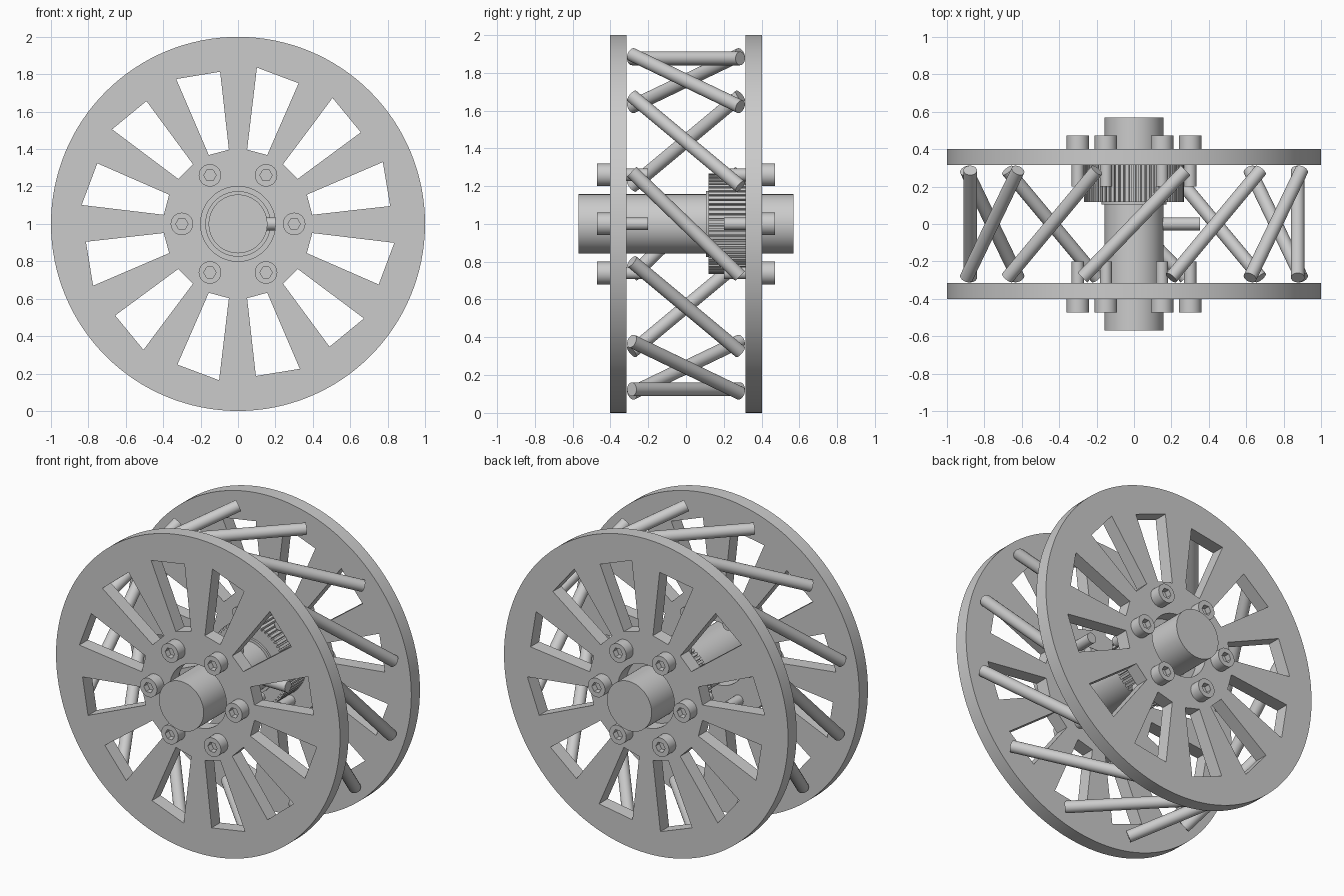
import bpy, bmesh
from math import sin, cos, pi, radians
from mathutils import Vector

cube = bpy.data.objects.get("Cube")
if cube:
    bpy.data.objects.remove(cube)

steel = bpy.data.materials.new("plain grey")
steel.use_nodes = True
steel.diffuse_color = (0.6, 0.6, 0.6, 1)
steel.node_tree.nodes["Principled BSDF"].inputs["Base Color"].default_value = (0.6, 0.6, 0.6, 1)

AXIS = Vector((0, 0, 1))  # centre of the wheel


def polar(r, deg):
    return (r * cos(radians(deg)), r * sin(radians(deg)))


def circle(r, n=96, cx=0, cz=0):
    return [(cx + r * cos(2 * pi * i / n), cz + r * sin(2 * pi * i / n)) for i in range(n)]


def finish(name, mesh):
    bm = bmesh.new()
    bm.from_mesh(mesh)
    bmesh.ops.remove_doubles(bm, verts=bm.verts, dist=0.0002)
    bmesh.ops.recalc_face_normals(bm, faces=bm.faces)
    for f in bm.faces:
        f.smooth = True
    bm.to_mesh(mesh)
    bm.free()
    mesh.set_sharp_from_angle(angle=radians(30))
    mesh.materials.clear()
    mesh.materials.append(steel)
    obj = bpy.data.objects.new(name, mesh)
    bpy.context.collection.objects.link(obj)
    return obj


def plate(name, loops, y0, y1):
    """Extrude an outline with holes along y."""
    curve = bpy.data.curves.new(name, "CURVE")
    curve.dimensions = "2D"
    curve.fill_mode = "BOTH"
    curve.extrude = abs(y1 - y0) / 2
    for loop in loops:
        spline = curve.splines.new("POLY")
        spline.points.add(len(loop) - 1)
        for p, (x, z) in zip(spline.points, loop):
            p.co = (x, z, 0, 1)
        spline.use_cyclic_u = True
    temp = bpy.data.objects.new("temp", curve)
    bpy.context.collection.objects.link(temp)
    graph = bpy.context.evaluated_depsgraph_get()
    mesh = bpy.data.meshes.new_from_object(temp.evaluated_get(graph))
    bpy.data.objects.remove(temp)
    obj = finish(name, mesh)
    obj.rotation_euler = (pi / 2, 0, 0)
    obj.location = AXIS + Vector((0, (y0 + y1) / 2, 0))
    return obj


def rod(name, a, b, r, n=32):
    """Round bar between two points."""
    a, b = Vector(a), Vector(b)
    bm = bmesh.new()
    bmesh.ops.create_cone(bm, cap_ends=True, segments=n, radius1=r, radius2=r, depth=(b - a).length)
    mesh = bpy.data.meshes.new(name)
    bm.to_mesh(mesh)
    bm.free()
    obj = finish(name, mesh)
    obj.rotation_euler = (b - a).to_track_quat("Z", "Y").to_euler()
    obj.location = AXIS + (a + b) / 2
    return obj


# Spoked side discs, windows slightly skewed at the outer edge
windows = []
for k in range(12):
    mid = 15 + 30 * k
    windows.append([polar(0.4, mid - 8), polar(0.819, mid - 8.3),
                    polar(0.842, mid + 8.1), polar(0.4, mid + 8)])
for side, label in ((-1, "front"), (1, "back")):
    plate(label + "_disc", [circle(1, 128), circle(0.2)] + windows, side * 0.315, side * 0.402)

    # Socket head bolts through each disc
    for k in range(6):
        x, z = polar(0.3, 60 * k)
        name = f"{label}_bolt_{k + 1}"
        plate(name + "_head_rim", [circle(0.06, 32, x, z), circle(0.033, 6, x, z)],
              side * 0.435, side * 0.472)
        plate(name + "_head_base", [circle(0.06, 32, x, z)], side * 0.4, side * 0.435)
        rod(name + "_shank", (x, side * 0.2, z), (x, side * 0.41, z), 0.033, 24)

# Slanted rods joining the discs
for k in range(12):
    x0, z0 = polar(0.918, 17.5 + 30 * k)
    x1, z1 = polar(0.918, -17.5 + 30 * k)
    rod(f"cross_rod_{k + 1}", (x0, -0.287, z0), (x1, 0.287, z1), 0.036)

# Central shaft with a radial pin
rod("shaft", (0, -0.57, 0), (0, 0.57, 0), 0.157, 96)
rod("radial_pin", (0.1, 0, 0), (0.353, 0, 0), 0.034)

# Toothed pulley on the shaft
TEETH = 60
outline = []
for k in range(TEETH):
    for r, part in ((0.266, 0), (0.266, 0.6), (0.25, 0.65), (0.25, 0.95)):
        outline.append(polar(r, (k + part) * 360 / TEETH))
plate("toothed_pulley", [outline, circle(0.15)], 0.118, 0.315)
plate("pulley_collar", [circle(0.175), circle(0.15)], 0.105, 0.12)
